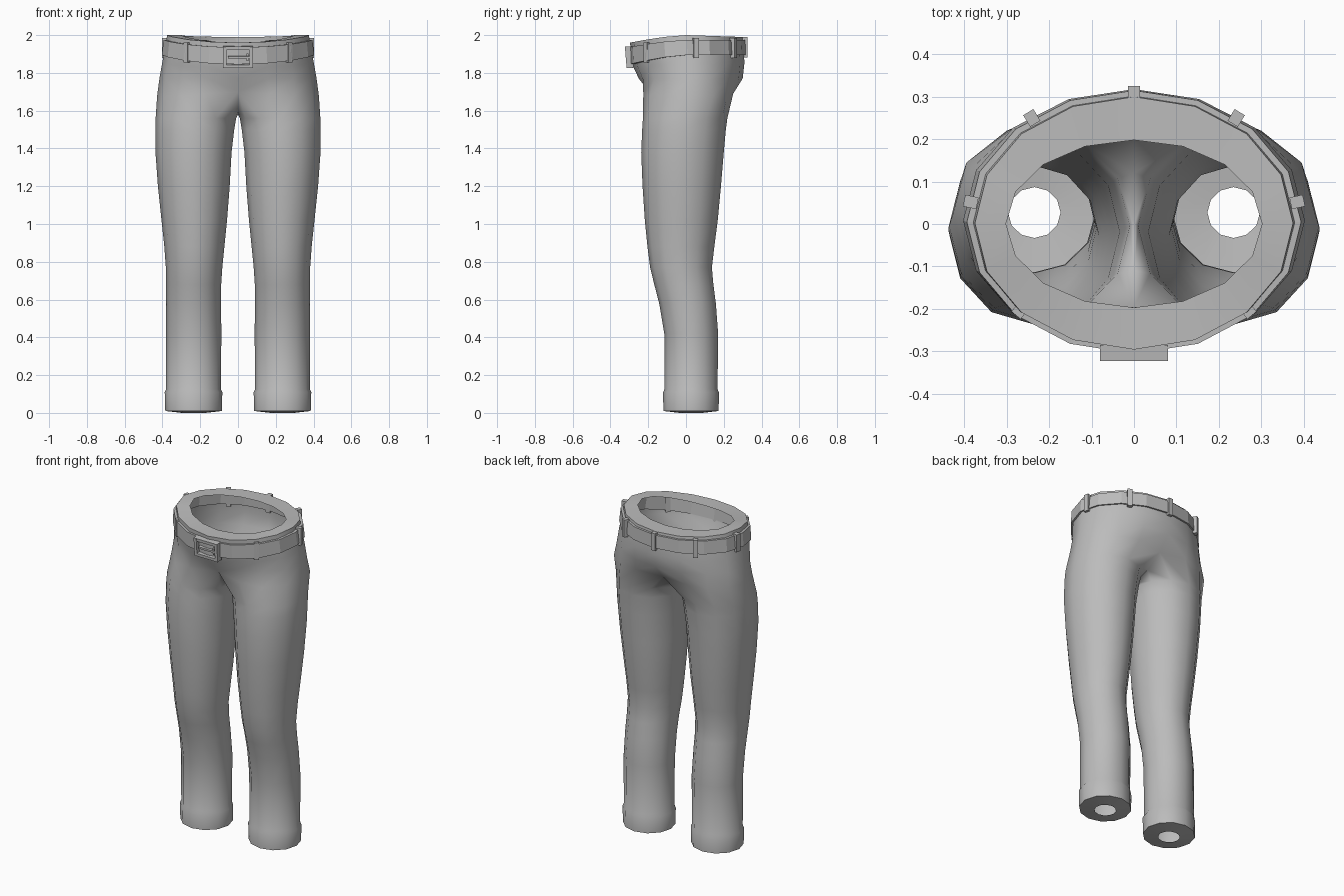
import bpy, bmesh, math
from mathutils import Matrix, Vector

if "Cube" in bpy.data.objects:
    bpy.data.objects.remove(bpy.data.objects["Cube"])

cloth = bpy.data.materials.new("grey cloth")
cloth.diffuse_color = (0.5, 0.5, 0.5, 1)
cloth.use_nodes = True
cloth.node_tree.nodes["Principled BSDF"].inputs["Base Color"].default_value = cloth.diffuse_color


def finish(name, bm, angle=None):
    me = bpy.data.meshes.new(name)
    bm.to_mesh(me)
    bm.free()
    me.materials.append(cloth)
    ob = bpy.data.objects.new(name, me)
    bpy.context.collection.objects.link(ob)
    if angle:
        bpy.ops.object.select_all(action='DESELECT')
        ob.select_set(True)
        bpy.context.view_layer.objects.active = ob
        bpy.ops.object.shade_smooth_by_angle(angle=math.radians(angle))
    return ob


def leg_ring(z, x0, x1, y0, y1):
    cx, cy, rx, ry = (x0 + x1) / 2, (y0 + y1) / 2, (x1 - x0) / 2, (y1 - y0) / 2
    angles = [math.radians(30 * (k - 4)) for k in range(12)]
    return [(cx + rx * math.cos(a), cy + ry * math.sin(a), z) for a in angles]


def hip_point(a, rx, y0, y1, z, front_drop, back_drop=0.0):
    s = math.sin(a)
    drop = front_drop * max(0, -s) ** 1.5 + back_drop * max(0, s)
    return (rx * math.cos(a), (y0 + y1) / 2 + (y1 - y0) / 2 * s, z - drop)


def hip_ring(*args):
    pts = [hip_point(math.radians(22.5 * (k - 4)), *args) for k in range(9)]
    for i in (0, 8):
        pts[i] = (0.0,) + pts[i][1:]
    return pts


# Trousers: leg rings with a turned-in hem, a cuff, then crotch and hip rings
legs = [
    (0.00, 0.173, 0.297, -0.033, 0.087),
    (0.01, 0.085, 0.385, -0.120, 0.173),
    (0.11, 0.083, 0.388, -0.121, 0.174),
    (0.125, 0.091, 0.380, -0.114, 0.167),
    (0.42, 0.088, 0.381, -0.115, 0.170),
    (0.58, 0.090, 0.380, -0.142, 0.158),
    (0.68, 0.089, 0.380, -0.168, 0.145),
    (0.77, 0.083, 0.382, -0.190, 0.137),
    (0.88, 0.072, 0.390, -0.204, 0.150),
    (1.02, 0.058, 0.405, -0.218, 0.168),
    (1.20, 0.044, 0.424, -0.230, 0.185),
    (1.38, 0.034, 0.437, -0.237, 0.200),
    (1.50, 0.020, 0.438, -0.232, 0.211),
    (1.56, 0.010, 0.436, -0.228, 0.219),
]
crotch = [(0, -0.195, 1.70), (0.17, -0.226, 1.69), (0.30, -0.19, 1.68),
          (0.395, -0.09, 1.68), (0.428, 0.02, 1.68), (0.395, 0.145, 1.68),
          (0.30, 0.22, 1.68), (0.17, 0.25, 1.69), (0, 0.225, 1.68),
          (0, 0.12, 1.61), (0, 0.0, 1.58), (0, -0.11, 1.61)]
hips = [
    (0.416, -0.250, 0.300, 1.77, 0.0),
    (0.402, -0.278, 0.309, 1.85, 0.02),
    (0.388, -0.291, 0.307, 1.92, 0.03),
    (0.375, -0.296, 0.300, 2.00, 0.04, 0.01),
    (0.302, -0.197, 0.198, 2.00, 0.04, 0.01),
]
bm = bmesh.new()
rings = [leg_ring(*r) for r in legs] + [crotch] + [hip_ring(*h) for h in hips]
rings = [[bm.verts.new(p) for p in ring] for ring in rings]
for a, b in zip(rings, rings[1:]):
    closed = len(b) == 12
    for k in range(12 if closed else 8):
        n = (k + 1) % 12
        bm.faces.new((a[k], a[n], b[n], b[k]))
trousers = finish("trousers", bm, 60)
mirror = trousers.modifiers.new("mirror", 'MIRROR')
mirror.use_clip = True

# Belt: band around the hips, dipping at the front
bm = bmesh.new()
section = [(0.403, -0.302, 0.318, 1.895, 0.05), (0.394, -0.306, 0.315, 1.975, 0.04),
           (0.372, -0.286, 0.294, 1.975, 0.04), (0.381, -0.275, 0.295, 1.895, 0.05)]
cols = []
for k in range(16):
    a = math.radians(22.5 * k)
    cols.append([bm.verts.new(hip_point(a, *s)) for s in section])
for k in range(16):
    a, b = cols[k], cols[(k + 1) % 16]
    for j in range(4):
        m = (j + 1) % 4
        bm.faces.new((a[j], b[j], b[m], a[m]))
finish("belt", bm)


def add_box(bm, centre, size, turn=0.0, tilt=0.0):
    m = (Matrix.Translation(Vector(centre)) @ Matrix.Rotation(turn, 4, 'Z')
         @ Matrix.Rotation(tilt, 4, 'X') @ Matrix.Diagonal((*size, 1)))
    bmesh.ops.create_cube(bm, size=1, matrix=m)


# Belt loops: centre back, and pairs at the rear, sides and front
bm = bmesh.new()
spots = [(0, 0.309, 1.935)]
for s in (-1, 1):
    spots += [(s * 0.241, 0.25, 1.932), (s * 0.385, 0.052, 1.932), (s * 0.268, -0.203, 1.908)]
for x, y, z in spots:
    turn = math.atan2(y / 0.31 ** 2, x / 0.39 ** 2)
    add_box(bm, (x, y, z), (0.032, 0.028, 0.108), turn)
finish("belt_loops", bm)

# Buckle: rectangular frame, prong and strap keeper
bm = bmesh.new()
tilt = 0.08
for s in (-1, 1):
    add_box(bm, (s * 0.071, -0.3, 1.883), (0.018, 0.038, 0.114), 0, tilt)
    add_box(bm, (0, -0.3 - s * 0.004, 1.883 + s * 0.048), (0.126, 0.036, 0.018), 0, tilt)
add_box(bm, (0.005, -0.303, 1.883), (0.115, 0.026, 0.012), 0, tilt)
add_box(bm, (0.05, -0.301, 1.883), (0.010, 0.026, 0.04), 0, tilt)
finish("buckle", bm)
